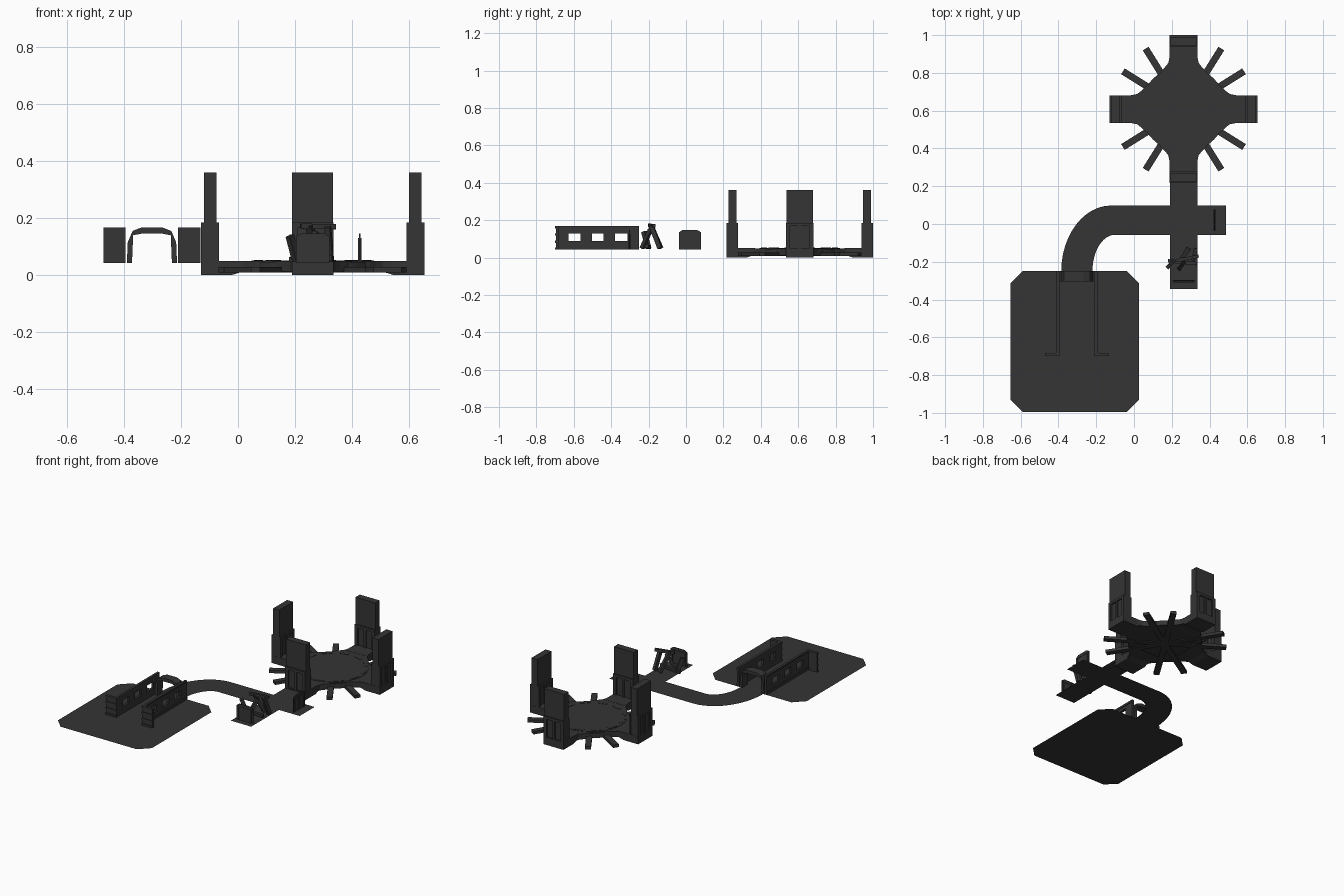
import bpy, bmesh
from math import sin, cos, pi, radians
from mathutils import Matrix, Vector

if "Cube" in bpy.data.objects:
    bpy.data.objects.remove(bpy.data.objects["Cube"])

GREY = (0.035, 0.035, 0.035, 1)
grey = bpy.data.materials.new("dark grey")
grey.use_nodes = True
grey.diffuse_color = GREY
grey.node_tree.nodes["Principled BSDF"].inputs["Base Color"].default_value = GREY

FLOOR = 0.043
CENTRE = Vector((0.262, 0.608, 0))


def finish(name, bm, matrix=Matrix()):
    bmesh.ops.recalc_face_normals(bm, faces=bm.faces)
    if len(bm.faces) == 1 and bm.faces[:][0].normal.z < 0:
        bmesh.ops.reverse_faces(bm, faces=bm.faces)
    me = bpy.data.meshes.new(name)
    bm.to_mesh(me)
    bm.free()
    me.materials.append(grey)
    ob = bpy.data.objects.new(name, me)
    ob.matrix_world = matrix
    bpy.context.collection.objects.link(ob)
    return ob


def box(name, x, y, z, matrix=Matrix()):
    """Box from three (low, high) ranges."""
    bm = bmesh.new()
    bmesh.ops.create_cube(bm, size=1)
    for v in bm.verts:
        v.co = [lo + (c + 0.5) * (hi - lo) for c, (lo, hi) in zip(v.co, (x, y, z))]
    return finish(name, bm, matrix)


def sheet(name, pts, depth=0.0, matrix=Matrix()):
    """Outline in xy, extruded along z when depth is given."""
    bm = bmesh.new()
    face = bm.faces.new([bm.verts.new((px, py, 0)) for px, py in pts])
    if depth:
        new = bmesh.ops.extrude_face_region(bm, geom=[face])["geom"]
        bmesh.ops.translate(bm, vec=(0, 0, depth),
                            verts=[g for g in new if isinstance(g, bmesh.types.BMVert)])
    return finish(name, bm, matrix)


def beam(name, a, b, width, depth):
    """Square-cut beam between two points."""
    a, b = Vector(a), Vector(b)
    m = Matrix.Translation(a) @ (b - a).to_track_quat('Z', 'Y').to_matrix().to_4x4()
    return box(name, (-width / 2, width / 2), (-depth / 2, depth / 2), (0, (b - a).length), m)


def rect(x0, x1, y0, y1):
    return [(x0, y0), (x1, y0), (x1, y1), (x0, y1)]


lift = Matrix.Translation((0, 0, FLOOR))
upright = Matrix.Rotation(pi / 2, 4, 'X')

# Landing platform with clipped corners
c = 0.065
x0, x1, y0, y1 = -0.655, 0.027, -0.995, -0.25
sheet("platform", [(x0 + c, y0), (x1 - c, y0), (x1, y0 + c), (x1, y1 - c),
                   (x1 - c, y1), (x0 + c, y1), (x0, y1 - c), (x0, y0 + c)], 0, lift)

# Walkways
steps = [i * pi / 24 for i in range(13)]
outer = [(-0.12 - 0.265 * cos(t), -0.25 + 0.348 * sin(t)) for t in steps]
inner = [(-0.10 - 0.12 * cos(t), -0.25 + 0.193 * sin(t)) for t in steps]
sheet("curved_walkway", outer + [(0.19, 0.098), (0.19, -0.057)] + inner[::-1], 0, lift)
sheet("long_walkway", rect(0.19, 0.337, -0.345, 0.24), 0, lift)
sheet("side_walkway", rect(0.337, 0.487, -0.057, 0.098), 0, lift)

# Platform walls with three windows and an outward wing
for side, s in (("left", 1), ("right", -1)):
    mid = Matrix.Translation((-0.302, 0, 0)) @ Matrix.Diagonal((s, 1, 1, 1))
    wx = (0.092, 0.108)
    box(side + "_wall_sill", wx, (-0.695, -0.25), (FLOOR, 0.088), mid)
    box(side + "_wall_head", wx, (-0.695, -0.25), (0.13, 0.168), mid)
    for a, b in ((-0.695, -0.627), (-0.565, -0.503), (-0.44, -0.38), (-0.313, -0.25)):
        box(side + "_wall_pier", wx, (a, b), (0.088, 0.13), mid)
    for z in (0.05, 0.15):
        box(side + "_wall_rail", (0.108, 0.112), (-0.69, -0.25), (z, z + 0.012), mid)
    box(side + "_wing", (0.108, 0.17), (-0.695, -0.682), (FLOOR, 0.168), mid)
    for z in (FLOOR, 0.078, 0.118, 0.156):
        box(side + "_wing_slat", (0.092, 0.17), (-0.7, -0.695), (z, z + 0.012), mid)

# Rounded entrance arch
half_out = [(0.07, FLOOR), (0.088, FLOOR), (0.085, 0.115), (0.068, 0.155), (0.035, 0.168)]
half_in = [(0.064, 0.14), (0.03, 0.147)]
right_side = half_out + [(-x, z) for x, z in half_out[::-1]]
inside = [(-0.066, 0.14)] + [(-0.03, 0.147), (0.03, 0.147), (0.066, 0.14)]
sheet("entrance_arch", right_side + inside, 0.055,
      Matrix.Translation((-0.302, -0.25, 0)) @ upright)

# Standing doors with chamfered tops
door = [(-0.059, FLOOR), (0.059, FLOOR), (0.059, 0.135), (0.04, 0.147),
        (-0.04, 0.147), (-0.059, 0.135)]
for name, pos, turn in (("side_door", (0.424, 0.021, 0), 90), ("front_door", (0.263, -0.3, 0), 0)):
    m = Matrix.Translation(pos) @ Matrix.Rotation(radians(turn), 4, 'Z')
    sheet(name, door, 0.006, m @ upright)
    box(name + "_band", (-0.055, 0.055), (-0.009, 0.003), (0.125, 0.131), m)
    for x in (-0.045, 0.0, 0.045):
        box(name + "_rib", (x - 0.003, x + 0.003), (-0.009, 0.003), (FLOOR, 0.125), m)

# Collapsed gate pieces on the long walkway
beam("fallen_post_left", (0.205, -0.2, 0.05), (0.182, -0.225, 0.138), 0.02, 0.024)
beam("fallen_post_mid", (0.285, -0.135, 0.05), (0.25, -0.19, 0.175), 0.024, 0.02)
beam("fallen_post_right", (0.325, -0.14, 0.05), (0.315, -0.185, 0.17), 0.02, 0.024)
beam("fallen_lintel", (0.22, -0.195, 0.172), (0.342, -0.17, 0.17), 0.016, 0.018)
beam("fallen_brace", (0.24, -0.235, 0.05), (0.275, -0.19, 0.15), 0.02, 0.02)
beam("fallen_bar", (0.18, -0.195, 0.055), (0.33, -0.21, 0.06), 0.018, 0.018)

# Round arena floor
for name, r, z0, z1 in (("arena_base", 0.228, 0.014, 0.046), ("arena_disc", 0.215, 0.046, 0.051)):
    ring = [(r * cos(i * pi / 24), r * sin(i * pi / 24)) for i in range(48)]
    sheet(name, ring, z1 - z0, Matrix.Translation(CENTRE + Vector((0, 0, z0))))
for i in range(12):
    m = Matrix.Translation(CENTRE) @ Matrix.Rotation((i + 0.5) * pi / 6, 4, 'Z')
    box("disc_inlay", (0.188, 0.205), (-0.03, 0.03), (0.05, 0.053), m)

# Support spokes crossing under the floor
for deg in (32, 58, 122, 148):
    m = Matrix.Translation(CENTRE) @ Matrix.Rotation(radians(deg), 4, 'Z')
    box("support_spoke", (-0.378, 0.378), (-0.018, 0.018), (0.009, 0.028), m)

# Four arms, each carrying a tall pillar on a framed base
flare = [(0.15, 0.15), (0.2, 0.12), (0.222, 0.098), (0.245, 0.08), (0.28, 0.073), (0.335, 0.073)]
for i in range(4):
    m = Matrix.Translation(CENTRE) @ Matrix.Rotation(i * pi / 2, 4, 'Z')
    sheet("arm", flare + [(x, -y) for x, y in flare[::-1]], 0.037,
          m @ Matrix.Translation((0, 0, 0.012)))
    w = (-0.073, 0.073)
    foot = [(0.24, 0.014), (0.285, 0), (0.392, 0), (0.392, 0.05), (0.24, 0.05)]
    sheet("arm_foot", foot, 0.146, m @ Matrix.Translation((0, 0.073, 0)) @ upright)
    box("pillar", (0.338, 0.382), (-0.072, 0.072), (0.05, 0.36), m)
    for a, b in ((0.329, 0.338), (0.382, 0.392)):
        for y in (-0.073, 0.051):
            box("pillar_jamb", (a, b), (y, y + 0.022), (0.05, 0.185), m)
        box("pillar_lintel", (a, b), (-0.051, 0.051), (0.168, 0.185), m)
        box("pillar_post", (a + 0.001, b - 0.002), (-0.008, 0.008), (0.05, 0.168), m)
